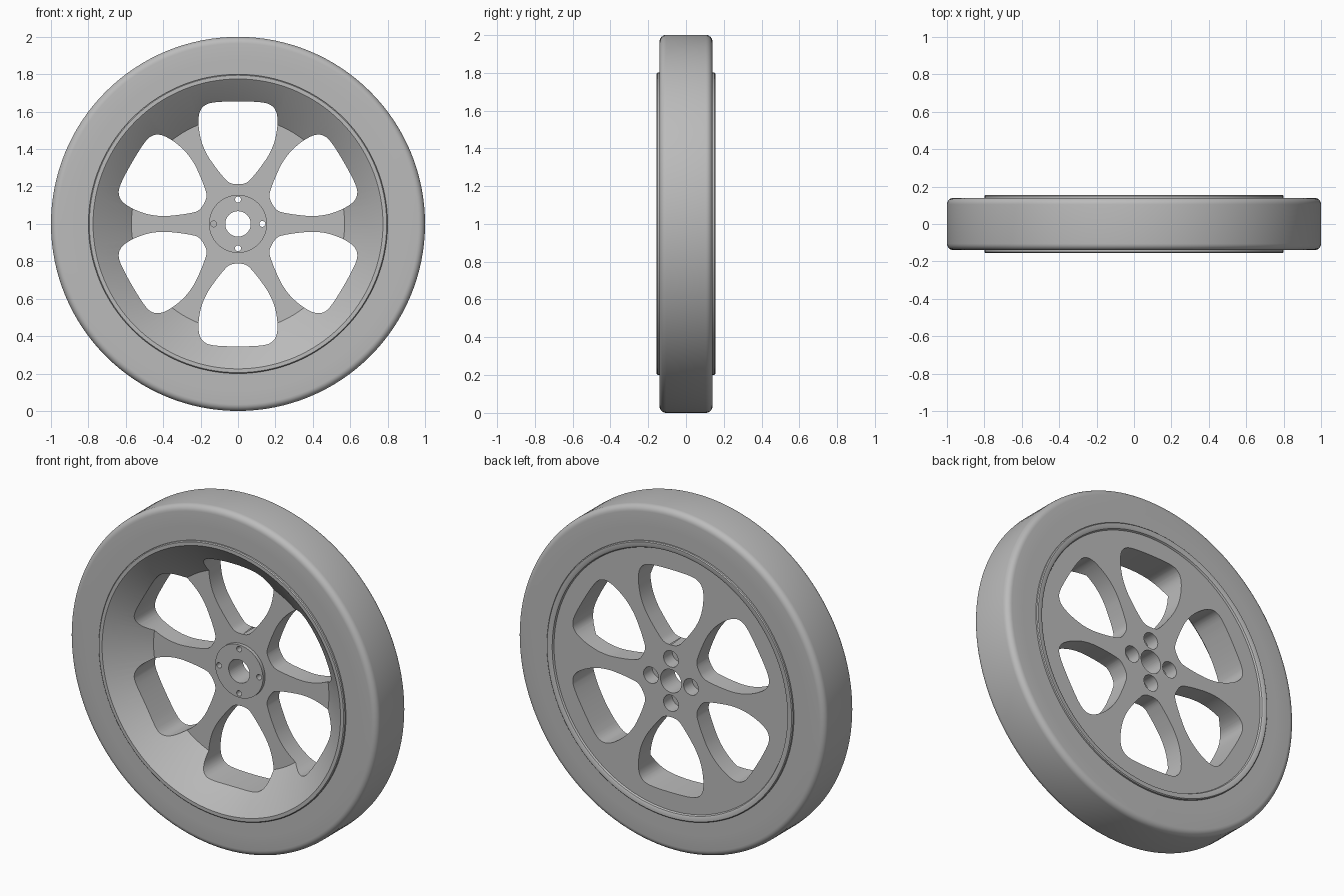
import bpy, bmesh
from math import pi, sin, cos, radians
from mathutils import Matrix, Vector

old = bpy.data.objects.get("Cube")
if old:
    bpy.data.objects.remove(old)

CENTRE = Vector((0, 0, 1))

grey = bpy.data.materials.new("plain grey")
grey.use_nodes = True
grey.diffuse_color = (0.5, 0.5, 0.5, 1)
grey.node_tree.nodes["Principled BSDF"].inputs["Base Color"].default_value = grey.diffuse_color


def make_object(name, bm):
    bmesh.ops.recalc_face_normals(bm, faces=bm.faces)
    mesh = bpy.data.meshes.new(name)
    bm.to_mesh(mesh)
    bm.free()
    mesh.materials.append(grey)
    obj = bpy.data.objects.new(name, mesh)
    obj.location = CENTRE
    bpy.context.collection.objects.link(obj)
    return obj


def lathe(name, profile, steps=128):
    """Turn a closed (radius, y) profile about the axle."""
    bm = bmesh.new()
    rings = []
    for i in range(steps):
        a = 2 * pi * i / steps
        rings.append([bm.verts.new((r * cos(a), y, r * sin(a))) for r, y in profile])
    n = len(profile)
    for i in range(steps):
        a, b = rings[i], rings[(i + 1) % steps]
        for j in range(n):
            k = (j + 1) % n
            bm.faces.new((a[j], a[k], b[k], b[j]))
    return make_object(name, bm)


def add_prism(bm, outline, y0, y1):
    """Extrude an (x, z) outline along the axle."""
    face = bm.faces.new([bm.verts.new((x, y0, z)) for x, z in outline])
    geom = bmesh.ops.extrude_face_region(bm, geom=[face])["geom"]
    verts = [v for v in geom if isinstance(v, bmesh.types.BMVert)]
    bmesh.ops.translate(bm, verts=verts, vec=(0, y1 - y0, 0))


def circle(cx, cz, r, steps=32):
    return [(cx + r * cos(2 * pi * i / steps), cz + r * sin(2 * pi * i / steps))
            for i in range(steps)]


def smooth_loop(points, cuts=5):
    """Closed Catmull-Rom curve through the points."""
    pts = [Vector(p) for p in points]
    out, n = [], len(pts)
    for i in range(n):
        a, b, c, d = (pts[(i + k) % n] for k in (-1, 0, 1, 2))
        for s in range(cuts):
            t = s / cuts
            out.append((2 * b + (c - a) * t + (2 * a - 5 * b + 4 * c - d) * t ** 2
                        + (3 * b - a - 3 * c + d) * t ** 3) / 2)
    return out


def cut(target, name, bm):
    cutter = make_object(name, bm)
    cutter.hide_render = True
    cutter.hide_set(True)
    mod = target.modifiers.new(name, "BOOLEAN")
    mod.operation = "DIFFERENCE"
    mod.solver = "EXACT"
    mod.object = cutter
    bpy.context.view_layer.objects.active = target
    bpy.ops.object.modifier_apply(modifier=name)
    bpy.data.objects.remove(cutter)


def shade(obj, angle):
    bpy.ops.object.select_all(action="DESELECT")
    obj.select_set(True)
    bpy.context.view_layer.objects.active = obj
    bpy.ops.object.shade_smooth_by_angle(angle=radians(angle))


# Tyre: flat tread and sidewalls with rounded shoulders
ROUND, HALF = 0.035, 0.14
shoulder = [(1 - ROUND + ROUND * sin(t), HALF - ROUND + ROUND * cos(t))
            for t in (pi / 2 * i / 6 for i in range(7))]
side = [(0.785, HALF), (0.88, HALF)] + shoulder
tyre = lathe("tyre", side + [(r, -y) for r, y in reversed(side)])
shade(tyre, 40)

# Rim: rounded lips, conical dish at the front, flat plate at the back, raised hub
LIP = 0.155
lip = [(0.775, LIP), (0.795, LIP), (0.8, LIP - 0.005), (0.8, 0.12)]
rim = lathe("rim", [
    (0.04, 0.14), (0.76, 0.14), (0.765, 0.15)] + lip
    + [(r, -y) for r, y in reversed(lip)]
    + [(0.768, -0.15), (0.57, 0.03), (0.155, 0.03), (0.155, 0.01), (0.04, 0.01)])

# Six petal openings between the spokes
half = [(0.045, 0.22), (0.08, 0.253), (0.125, 0.31), (0.165, 0.37), (0.195, 0.44),
        (0.21, 0.52), (0.207, 0.59), (0.18, 0.632), (0.125, 0.65)]
petal = smooth_loop([(0, 0.212)] + half + [(0, 0.655)] + [(-x, z) for x, z in reversed(half)])
bm = bmesh.new()
for i in range(6):
    turn = Matrix.Rotation(i * pi / 3, 2)
    add_prism(bm, [turn @ p for p in petal], -0.3, 0.3)
cut(rim, "petal_cutter", bm)

# Axle bore and four bolt holes, then the bolt counterbores from the back
bores, sinks = bmesh.new(), bmesh.new()
add_prism(bores, circle(0, 0, 0.068, 48), -0.3, 0.3)
for i in range(4):
    x, z = 0.13 * cos(i * pi / 2), 0.13 * sin(i * pi / 2)
    add_prism(bores, circle(x, z, 0.016, 20), -0.3, 0.3)
    add_prism(sinks, circle(x, z, 0.048), 0.06, 0.3)
cut(rim, "bore_cutter", bores)
cut(rim, "sink_cutter", sinks)
shade(rim, 30)
